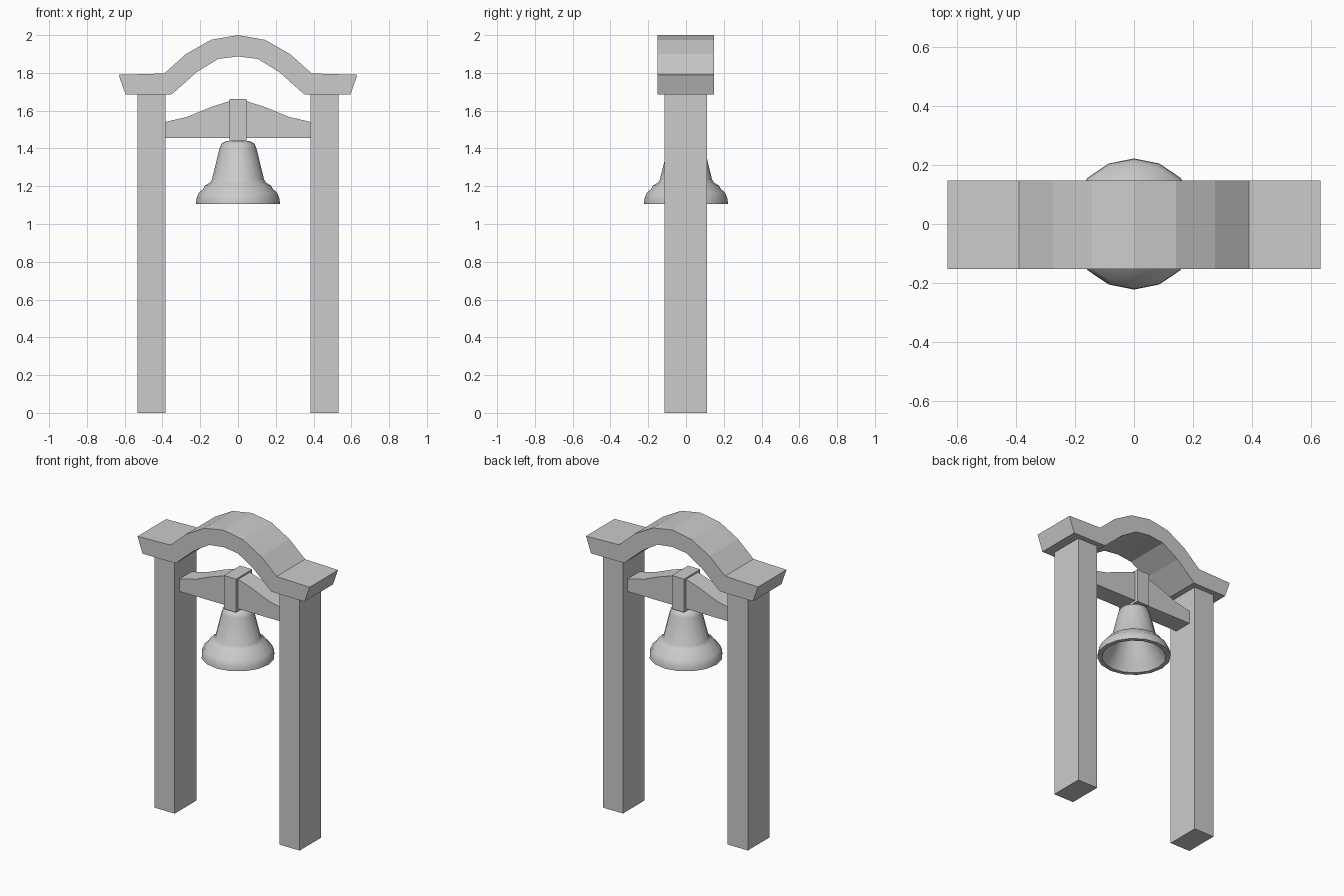
import bpy, bmesh, math

if "Cube" in bpy.data.objects:
    bpy.data.objects.remove(bpy.data.objects["Cube"])


def make_object(name, bm):
    bmesh.ops.recalc_face_normals(bm, faces=bm.faces)
    mesh = bpy.data.meshes.new(name)
    bm.to_mesh(mesh)
    bm.free()
    obj = bpy.data.objects.new(name, mesh)
    bpy.context.collection.objects.link(obj)
    return obj


def extrude_profile(name, points, y0, y1):
    """Closed XZ outline extruded along y."""
    bm = bmesh.new()
    face = bm.faces.new([bm.verts.new((x, y0, z)) for x, z in points])
    ext = bmesh.ops.extrude_face_region(bm, geom=[face])
    verts = [v for v in ext["geom"] if isinstance(v, bmesh.types.BMVert)]
    bmesh.ops.translate(bm, verts=verts, vec=(0, y1 - y0, 0))
    return make_object(name, bm)


def mirrored(half):
    """Right-half points listed from x = 0 outward; returns left to right."""
    return [(-x, z) for x, z in reversed(half) if x > 0] + half


def symmetric_outline(top, bottom):
    return mirrored(top) + mirrored(bottom)[::-1]


def box(name, x0, x1, y0, y1, z0, z1):
    return extrude_profile(name, [(x0, z0), (x1, z0), (x1, z1), (x0, z1)], y0, y1)


def lathe(name, profile, sides):
    bm = bmesh.new()
    verts = [bm.verts.new((r, 0, z)) for r, z in profile]
    edges = [bm.edges.new(pair) for pair in zip(verts, verts[1:])]
    bmesh.ops.spin(bm, geom=verts + edges, cent=(0, 0, 0), axis=(0, 0, 1),
                   angle=math.tau, steps=sides, use_duplicate=False)
    bmesh.ops.remove_doubles(bm, verts=bm.verts, dist=0.0005)
    return make_object(name, bm)


# Two posts
for side, label in ((-1, "left"), (1, "right")):
    xs = sorted((side * 0.385, side * 0.533))
    box(label + "_post", *xs, -0.114, 0.112, 0, 1.69)

# Arched roof beam with flared ends
roof_top = [(0, 2.0), (0.143, 1.975), (0.275, 1.90), (0.39, 1.797), (0.632, 1.79)]
roof_bottom = [(0, 1.887), (0.105, 1.874), (0.22, 1.803), (0.345, 1.692),
               (0.385, 1.685), (0.595, 1.685)]
roof_bottom[3] = (0.35, 1.687)
extrude_profile("arched_roof", symmetric_outline(roof_top, roof_bottom), -0.152, 0.147)

# Yoke beam between the posts
yoke_top = [(0, 1.652), (0.045, 1.651), (0.145, 1.618), (0.27, 1.567), (0.385, 1.54)]
yoke_bottom = [(0, 1.455), (0.385, 1.455)]
extrude_profile("yoke_beam", symmetric_outline(yoke_top, yoke_bottom), -0.062, 0.062)

# Clamp block holding the bell
box("bell_clamp", -0.045, 0.045, -0.085, 0.085, 1.44, 1.662)

# Hollow bell
bell = lathe("bell", [
    (0, 1.442), (0.06, 1.44), (0.088, 1.425), (0.098, 1.40), (0.138, 1.235),
    (0.15, 1.218), (0.175, 1.203), (0.185, 1.185), (0.207, 1.165),
    (0.22, 1.135), (0.222, 1.107), (0.195, 1.107), (0.178, 1.14),
    (0.13, 1.205), (0.085, 1.37), (0.05, 1.41), (0, 1.415)], 16)
bpy.ops.object.select_all(action="DESELECT")
bell.select_set(True)
bpy.context.view_layer.objects.active = bell
bpy.ops.object.shade_smooth_by_angle(angle=math.radians(40))
